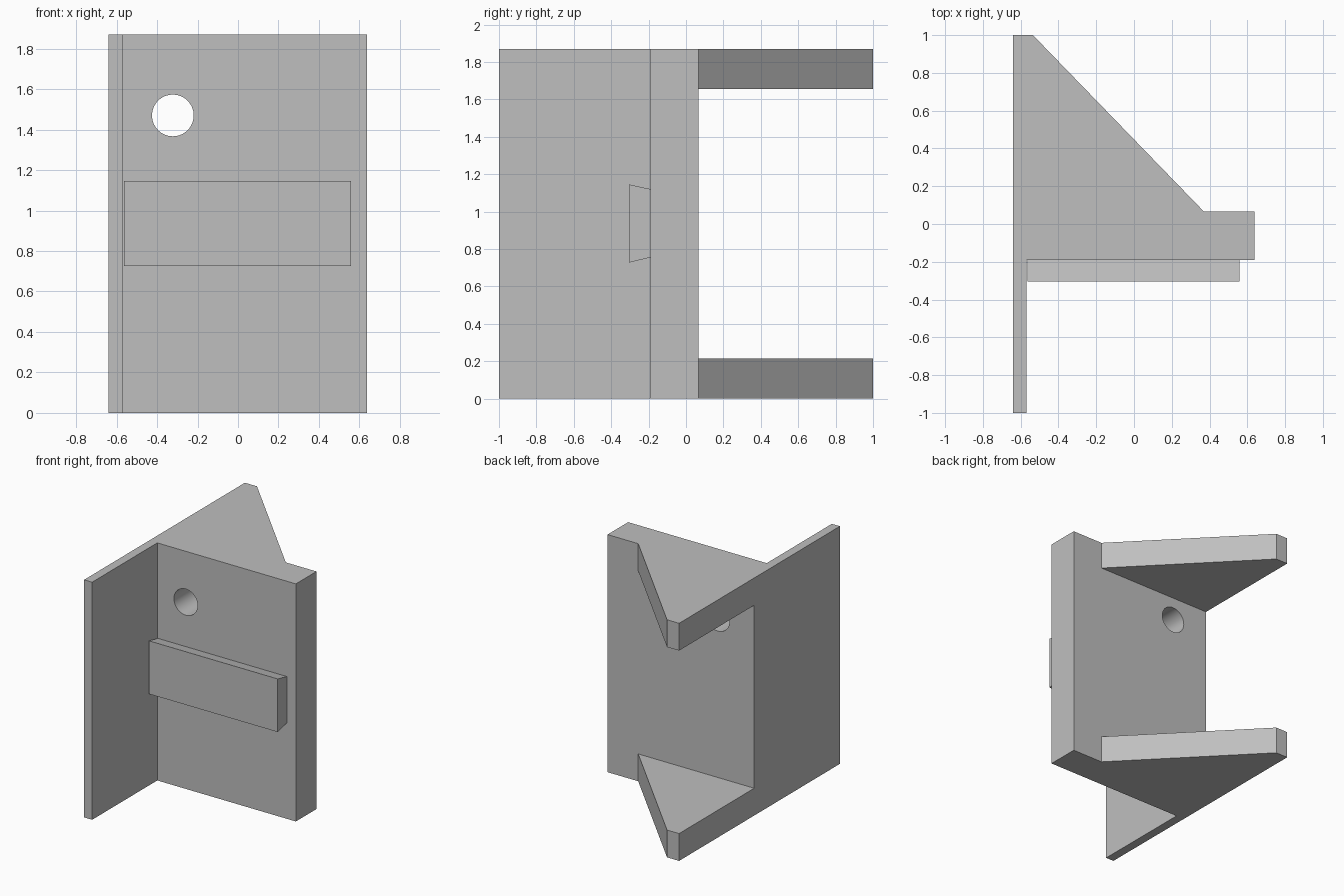
import bpy
import bmesh
from math import radians
from mathutils import Matrix, Vector

cube = bpy.data.objects.get("Cube")
if cube:
    bpy.data.objects.remove(cube, do_unlink=True)

HEIGHT = 1.87
PANEL_FRONT, PANEL_BACK = -0.19, 0.066

grey = bpy.data.materials.new("plain_grey")
grey.use_nodes = True
COLOUR = (0.52, 0.52, 0.52, 1)
grey.diffuse_color = COLOUR
grey.node_tree.nodes["Principled BSDF"].inputs["Base Color"].default_value = COLOUR


def add_object(name, bm):
    bmesh.ops.recalc_face_normals(bm, faces=bm.faces)
    mesh = bpy.data.meshes.new(name)
    bm.to_mesh(mesh)
    bm.free()
    mesh.materials.append(grey)
    obj = bpy.data.objects.new(name, mesh)
    bpy.context.collection.objects.link(obj)
    return obj


def prism(name, points, offset):
    """Extrude a flat outline along an offset."""
    bm = bmesh.new()
    face = bm.faces.new([bm.verts.new(p) for p in points])
    moved = bmesh.ops.extrude_face_region(bm, geom=[face], use_keep_orig=True)
    verts = [v for v in moved["geom"] if isinstance(v, bmesh.types.BMVert)]
    bmesh.ops.translate(bm, verts=verts, vec=Vector(offset))
    return add_object(name, bm)


def cut(target, cutter):
    cutter.hide_render = True
    cutter.hide_viewport = True
    mod = target.modifiers.new(cutter.name, "BOOLEAN")
    mod.operation = "DIFFERENCE"
    mod.solver = "EXACT"
    mod.object = cutter


# Bracket: side plate, panel and triangular gussets share one plan outline
plan = [(-0.64, -1), (-0.57, -1), (-0.57, PANEL_FRONT), (0.637, PANEL_FRONT),
        (0.637, PANEL_BACK), (0.37, PANEL_BACK), (-0.535, 1), (-0.64, 1)]
bracket = prism("bracket", [(x, y, 0) for x, y in plan], (0, 0, HEIGHT))

# Opening between the lower and upper gussets
low, high = 0.215, 1.655
opening = prism("opening_cutter",
                [(-1, PANEL_BACK, low), (-1, 2, low), (-1, 2, high), (-1, PANEL_BACK, high)],
                (2, 0, 0))

# Round hole through the panel
bm = bmesh.new()
bmesh.ops.create_cone(bm, cap_ends=True, segments=64, radius1=0.103, radius2=0.103, depth=0.8,
                      matrix=Matrix.Translation((-0.322, -0.06, 1.47))
                      @ Matrix.Rotation(radians(90), 4, "X"))
hole = add_object("hole_cutter", bm)
for poly in hole.data.polygons:
    poly.use_smooth = len(poly.vertices) == 4

cut(bracket, opening)
cut(bracket, hole)

# Apply the cuts, then mark sharp edges
bpy.context.view_layer.update()
graph = bpy.context.evaluated_depsgraph_get()
cut_mesh = bpy.data.meshes.new_from_object(bracket.evaluated_get(graph))
bracket.modifiers.clear()
bracket.data = cut_mesh
for helper in (opening, hole):
    bpy.data.objects.remove(helper, do_unlink=True)
bpy.ops.object.select_all(action="DESELECT")
bracket.select_set(True)
bpy.context.view_layer.objects.active = bracket
bpy.ops.object.shade_smooth_by_angle(angle=radians(30))

# Dovetail rail, wider at its front face
FRONT = -0.305
prism("dovetail_rail",
      [(-0.563, PANEL_FRONT, 0.755), (-0.563, FRONT, 0.727),
       (-0.563, FRONT, 1.145), (-0.563, PANEL_FRONT, 1.12)],
      (1.122, 0, 0))
